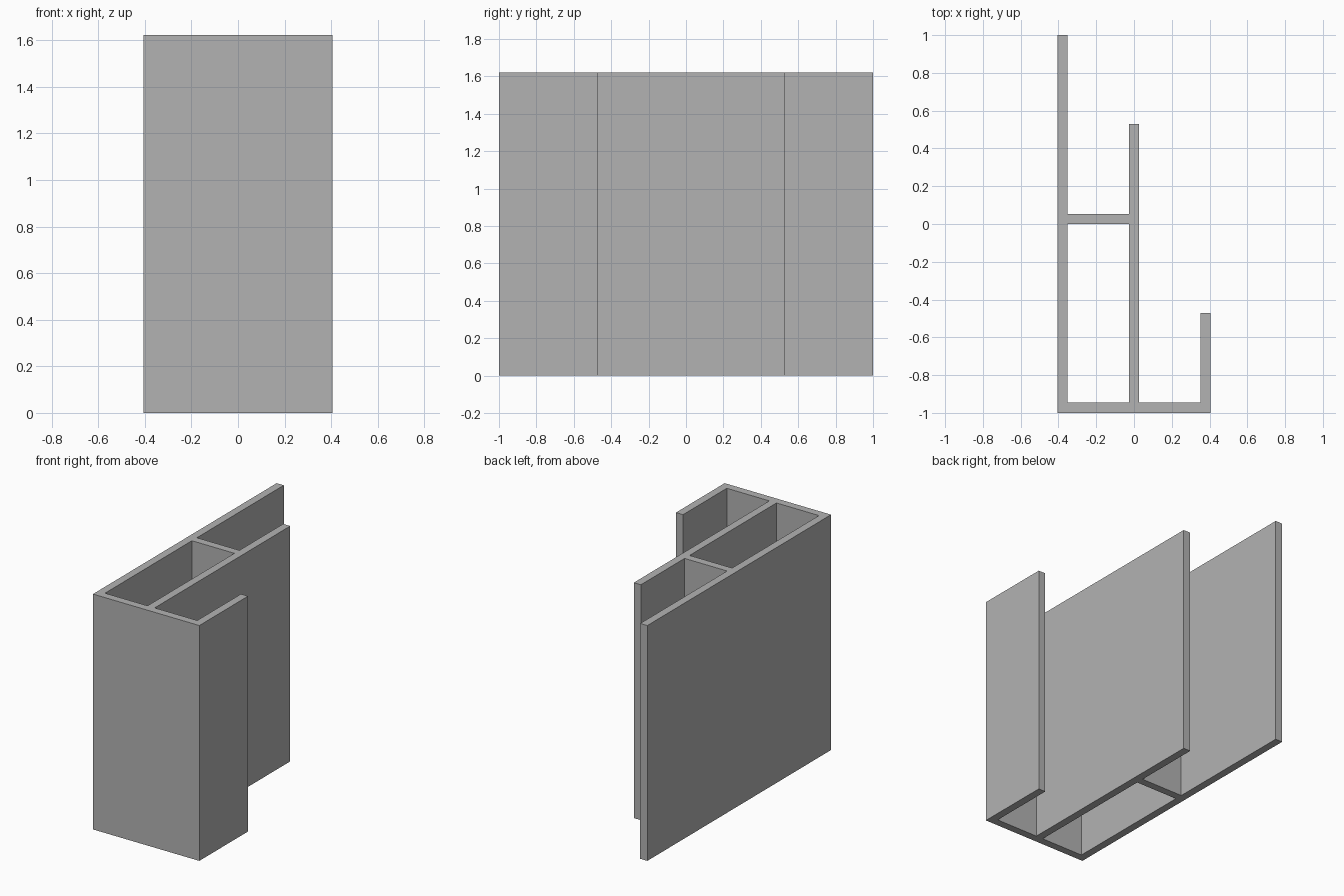
import bpy

cube = bpy.data.objects.get("Cube")
if cube:
    bpy.data.objects.remove(cube, do_unlink=True)

# Main dimensions of the extruded section
T = 2 / 37              # wall thickness
W = 15 * T / 2          # half width
L = 1.0                 # half length
H = 30 * T              # height
C = T / 2               # half thickness of the middle wall
RIB = 0.0               # front face of the cross rib
MID_END, SHORT_END = 0.53, -0.47

# Outer outline: back plate, middle wall and short lip
outline = [
    (-W, -L), (W, -L), (W, SHORT_END), (W - T, SHORT_END), (W - T, -L + T),
    (C, -L + T), (C, MID_END), (-C, MID_END), (-C, RIB + T),
    (-W + T, RIB + T), (-W + T, L), (-W, L),
]
# Closed chamber between the long wall and the middle wall
chamber = [(-W + T, -L + T), (-W + T, RIB), (-C, RIB), (-C, -L + T)]


def add_loop(curve, points):
    spline = curve.splines.new("POLY")
    spline.points.add(len(points) - 1)
    for point, (x, y) in zip(spline.points, points):
        point.co = (x, y, 0, 1)
    spline.use_cyclic_u = True


# Section drawn as a filled curve and extruded upwards
section = bpy.data.curves.new("section", "CURVE")
section.dimensions = "2D"
section.fill_mode = "BOTH"
section.extrude = H / 2
add_loop(section, outline)
add_loop(section, chamber)
helper = bpy.data.objects.new("section", section)
bpy.context.collection.objects.link(helper)
bpy.context.view_layer.update()

# Convert to a flat-shaded mesh standing on the floor
graph = bpy.context.evaluated_depsgraph_get()
mesh = bpy.data.meshes.new_from_object(helper.evaluated_get(graph))
bpy.data.objects.remove(helper, do_unlink=True)
mesh.name = "channel_profile"
for vert in mesh.vertices:
    vert.co.z += H / 2
for face in mesh.polygons:
    face.use_smooth = False
profile = bpy.data.objects.new("channel_profile", mesh)
bpy.context.collection.objects.link(profile)

# Plain grey material
grey = bpy.data.materials.new("plain grey")
grey.use_nodes = True
colour = (0.45, 0.45, 0.45, 1)
grey.diffuse_color = colour
grey.node_tree.nodes["Principled BSDF"].inputs["Base Color"].default_value = colour
mesh.materials.clear()
mesh.materials.append(grey)
